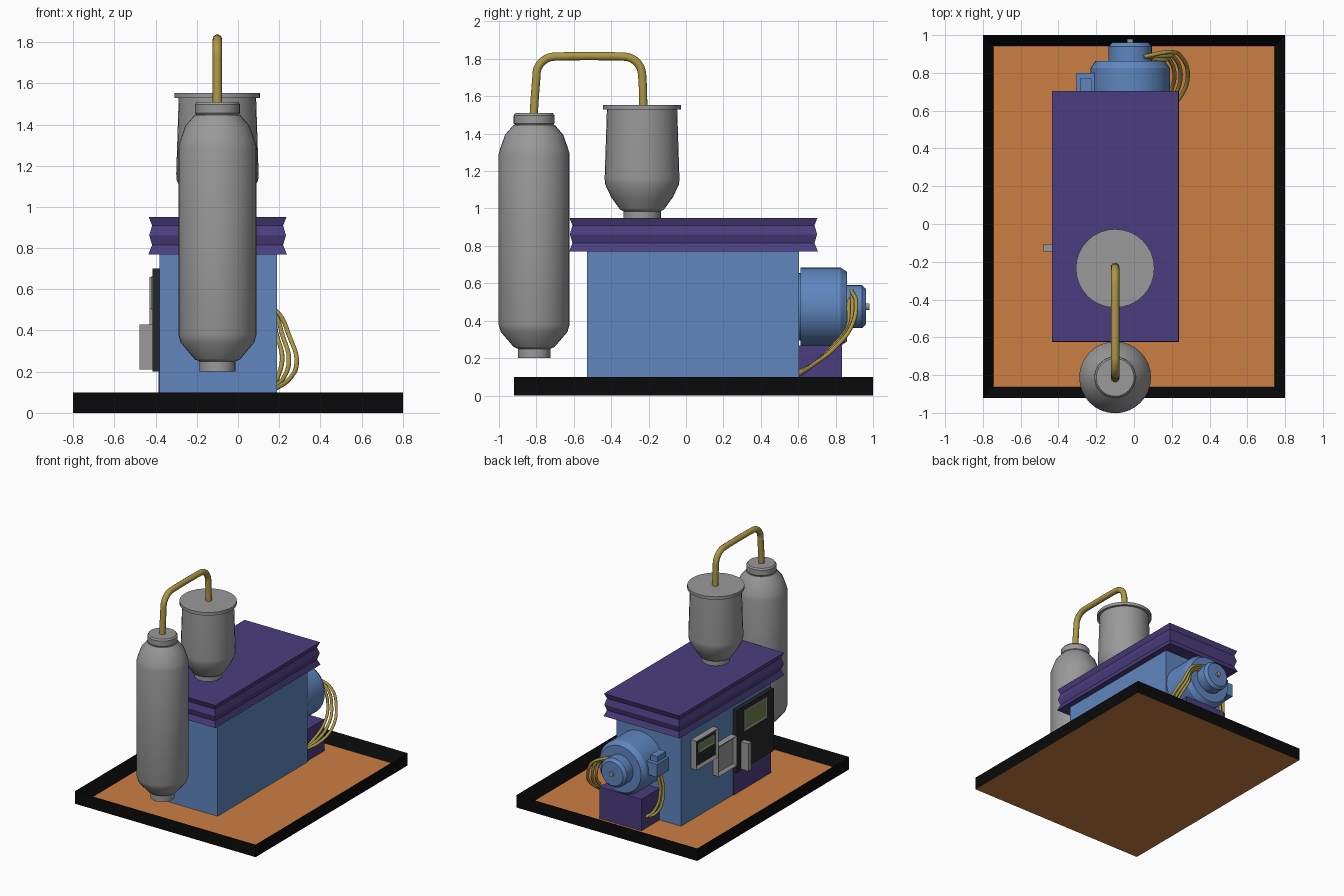
import bpy, bmesh, math
from mathutils import Vector, Matrix

if "Cube" in bpy.data.objects:
    bpy.data.objects.remove(bpy.data.objects["Cube"])


def material(name, rgb):
    m = bpy.data.materials.new(name)
    m.use_nodes = True
    m.diffuse_color = (*rgb, 1)
    m.node_tree.nodes["Principled BSDF"].inputs["Base Color"].default_value = (*rgb, 1)
    return m


BLUE = material("blue paint", (.115, .24, .52))
PURPLE = material("purple paint", (.07, .048, .21))
GREY = material("grey metal", (.32, .32, .32))
ORANGE = material("orange floor", (.6, .21, .055))
BLACK = material("black edge", (.003, .003, .003))
GOLD = material("gold pipe", (.42, .31, .06))
DARK = material("dark panel", (.02, .02, .02))
GREEN = material("green screen", (.16, .22, .07))


def finish(bm, name, mats, smooth=False):
    bmesh.ops.recalc_face_normals(bm, faces=bm.faces)
    mesh = bpy.data.meshes.new(name)
    bm.to_mesh(mesh)
    bm.free()
    for m in mats:
        mesh.materials.append(m)
    ob = bpy.data.objects.new(name, mesh)
    bpy.context.collection.objects.link(ob)
    if smooth:
        bpy.ops.object.select_all(action='DESELECT')
        ob.select_set(True)
        bpy.context.view_layer.objects.active = ob
        bpy.ops.object.shade_smooth_by_angle(angle=math.radians(25))
    return ob


def box_mesh(x, y, z):
    bm = bmesh.new()
    size = (x[1] - x[0], y[1] - y[0], z[1] - z[0])
    mid = (sum(x) / 2, sum(y) / 2, sum(z) / 2)
    bmesh.ops.create_cube(bm, size=1, matrix=Matrix.Translation(mid) @ Matrix.Diagonal((*size, 1)))
    return bm


def box(name, x, y, z, mat):
    return finish(box_mesh(x, y, z), name, [mat])


def skin(bm, rings):
    """Join matching rings of points into a closed shell."""
    rows = [[bm.verts.new(p) for p in ring] for ring in rings]
    n = len(rows[0])
    for a, b in zip(rows, rows[1:]):
        for i in range(n):
            bm.faces.new((a[i], a[(i + 1) % n], b[(i + 1) % n], b[i]))
    bm.faces.new(rows[0])
    bm.faces.new(rows[-1])


def lathe(name, origin, profile, mat, along_y=False, n=32):
    """Revolve (radius, distance) pairs round z, or round y."""
    bm = bmesh.new()
    rings = []
    for r, h in profile:
        pts = [(r * math.cos(t), r * math.sin(t), h)
               for t in (2 * math.pi * i / n for i in range(n))]
        if along_y:
            pts = [(a, c, b) for a, b, c in pts]
        rings.append([Vector(origin) + Vector(p) for p in pts])
    skin(bm, rings)
    return finish(bm, name, [mat], True)


def tube(name, points, radius, mat):
    """Round tube along a smooth path."""
    cu = bpy.data.curves.new(name, 'CURVE')
    cu.dimensions = '3D'
    cu.bevel_depth = radius
    cu.bevel_resolution = 3
    cu.use_fill_caps = True
    cu.resolution_u = 8
    sp = cu.splines.new('BEZIER')
    sp.bezier_points.add(len(points) - 1)
    for bp, p in zip(sp.bezier_points, points):
        bp.co = p
        bp.handle_left_type = bp.handle_right_type = 'AUTO'
    cu.materials.append(mat)
    ob = bpy.data.objects.new(name, cu)
    bpy.context.collection.objects.link(ob)


def recessed(name, x, y, z, border, depth, mats):
    """Box on the right side whose outer face is a frame round a recess."""
    bm = box_mesh(x, y, z)
    bm.normal_update()
    face = min(bm.faces, key=lambda f: f.calc_center_median().x)
    bmesh.ops.inset_region(bm, faces=[face], thickness=border)
    bmesh.ops.translate(bm, verts=face.verts, vec=(depth, 0, 0))
    face.material_index = 1
    return finish(bm, name, mats)


# Tray: black rim, orange floor, inner walls and underside
bm = box_mesh((-.8, .8), (-.92, 1), (0, .1))
bm.normal_update()
floor = max(bm.faces, key=lambda f: f.calc_center_median().z)
bmesh.ops.inset_region(bm, faces=[floor], thickness=.08)
bmesh.ops.translate(bm, verts=floor.verts, vec=(0, 0, -.085))
for f in bm.faces:
    c = f.calc_center_median()
    inner = c.z < .09 and abs(c.x) < .75 and -.87 < c.y < .95
    f.material_index = 1 if inner else 0
finish(bm, "base_tray", [BLACK, ORANGE])

# Main body and pleated lid
box("machine_body", (-.38, .19), (-.53, .605), (.01, .78), BLUE)
bm = bmesh.new()
rings = []
for d, z in ((0, .77), (.018, .815), (.004, .862), (.018, .91), (.002, .95)):
    x0, x1, y0, y1 = -.435 + d, .237 - d, -.625 + d, .705 - d
    rings.append([(x0, y0, z), (x1, y0, z), (x1, y1, z), (x0, y1, z)])
skin(bm, rings)
finish(bm, "lid", [PURPLE])

# Tall tank, hopper and the pipe joining them
lathe("front_tank", (-.1, -.812, 0),
      [(.087, .2), (.087, .25), (.11, .26), (.178, .34), (.19, .38), (.19, 1.29),
       (.182, 1.32), (.155, 1.395), (.11, 1.447)], GREY)
lathe("tank_neck", (-.1, -.812, 0),
      [(.098, 1.44), (.109, 1.455), (.109, 1.498), (.1, 1.51)], GREY)
lathe("hopper", (-.1, -.235, 0),
      [(.1, .94), (.1, .985), (.118, .995), (.165, 1.06), (.198, 1.13), (.2, 1.16),
       (.188, 1.53)], GREY)
lathe("hopper_flange", (-.1, -.235, 0), [(.208, 1.528), (.208, 1.553)], GREY)
path = [(-.815, 1.49), (-.808, 1.6), (-.8, 1.7)]
for cy, cz, start in ((-.7, 1.712, 165), (-.335, 1.712, 90)):
    for i in range(6):
        t = math.radians(start - 15 * i)
        path.append((cy + .1 * math.cos(t), cz + .1 * math.sin(t)))
path += [(-.233, 1.69), (-.228, 1.54)]
tube("connecting_pipe", [(-.1, y, z) for y, z in path], .023, GOLD)

# Motor on the back
M = (-.02, 0, .475)
lathe("motor_housing", M, [(.21, .612), (.21, .825), (.185, .862)], BLUE, True)
lathe("motor_rear_band", M, [(.18, .6), (.18, .62)], BLUE, True)
lathe("motor_end_cap", M, [(.115, .85), (.115, .94), (.095, .962)], BLUE, True)
lathe("motor_shaft", M, [(.018, .95), (.018, .98)], GREY, True, 12)
box("motor_foot", (-.19, .18), (.6, .835), (.01, .268), PURPLE)
box("junction_box", (-.305, -.2), (.65, .8), (.46, .565), BLUE)
box("junction_cap", (-.285, -.225), (.66, .77), (.56, .61), BLUE)

# Cables from the motor
for i, k in enumerate((1, .84, .7)):
    lift = .02 * i
    tube("left_cable_%d" % (i + 1), [
        (.05, .885, .56 - lift), (.05 + .14 * k, .91 - lift, .49),
        (.05 + .2 * k, .885 - lift / 2, .37), (.05 + .235 * k, .79, .25 + lift / 2),
        (.05 + .2 * k, .68, .165), (.17, .6, .11 + lift / 3)], .011, GOLD)
for i, k in enumerate((0, .03)):
    tube("right_cable_%d" % (i + 1), [
        (-.275 + k, .72, .47), (-.295 + k, .705, .3),
        (-.265 + k, .74, .15), (-.17, .77 + k / 2, .09)], .011, GOLD)

# Control cabinet on the right side
box("control_plinth", (-.387, -.375), (-.52, -.05), (.01, .2), PURPLE)
box("control_panel", (-.415, -.37), (-.52, -.05), (.2, .7), DARK)
recessed("control_screen", (-.421, -.41), (-.43, -.14), (.5, .665), .02, .004, [GREY, GREEN])
box("lever_switch", (-.478, -.41), (-.145, -.105), (.21, .43), GREY)

# Small instrument boxes
recessed("gauge_box", (-.43, -.375), (.2, .48), (.43, .66), .03, .015, [GREY, DARK])
recessed("gauge_display", (-.424, -.41), (.24, .44), (.55, .62), .018, .004, [GREY, GREEN])
recessed("switch_frame", (-.43, -.375), (-.03, .2), (.27, .51), .03, .02, [GREY, GREY])
